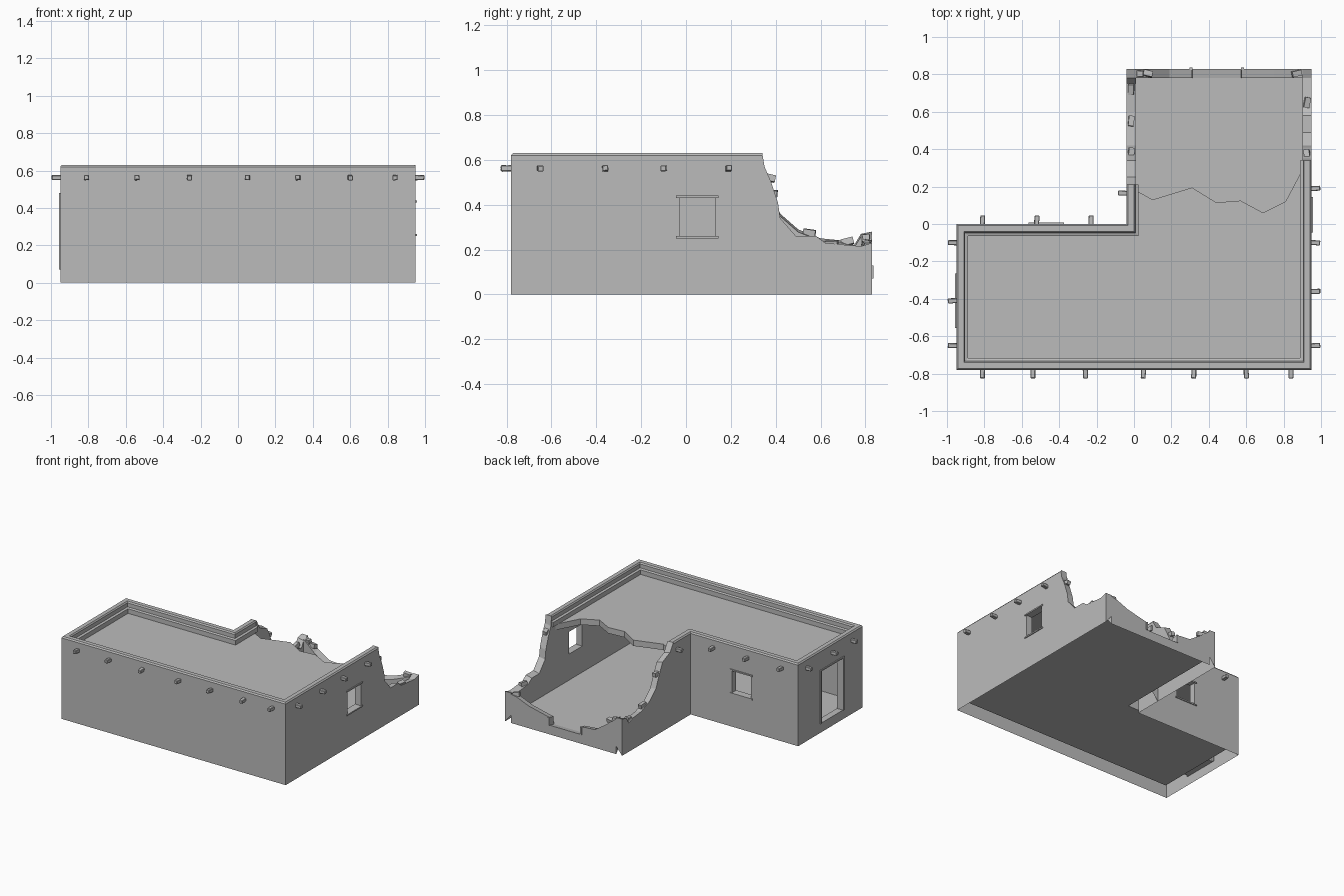
import bpy, bmesh, math, random
from mathutils import Vector, Matrix

random.seed(4)
if "Cube" in bpy.data.objects:
    bpy.data.objects.remove(bpy.data.objects["Cube"])

clay = bpy.data.materials.new("plain_grey")
clay.use_nodes = True
GREY = (0.5, 0.5, 0.5, 1)
clay.diffuse_color = GREY
clay.node_tree.nodes["Principled BSDF"].inputs["Base Color"].default_value = GREY

W, D, B = 0.95, -0.78, 0.83      # half width, front edge, back edge
WX, T = -0.04, 0.05              # wing side, wall thickness
FLOOR, ROOF, TOP = 0.06, 0.55, 0.63


def finish(name, bm):
    bmesh.ops.recalc_face_normals(bm, faces=bm.faces)
    mesh = bpy.data.meshes.new(name)
    bm.to_mesh(mesh)
    bm.free()
    mesh.materials.append(clay)
    ob = bpy.data.objects.new(name, mesh)
    bpy.context.collection.objects.link(ob)
    return ob


def loft(name, rings, closed=True):
    """Skin equal point rings one after another, with end caps."""
    bm = bmesh.new()
    rows = [[bm.verts.new(p) for p in r] for r in rings]
    n = len(rows[0])
    for a, b in zip(rows, rows[1:]):
        for i in range(n):
            bm.faces.new((a[i], a[(i + 1) % n], b[(i + 1) % n], b[i]))
    bm.faces.new(rows[0])
    bm.faces.new(rows[-1])
    return finish(name, bm)


def box(name, centre, size, turn=(0, 0, 0)):
    bm = bmesh.new()
    bmesh.ops.create_cube(bm, size=1)
    bmesh.ops.scale(bm, vec=size, verts=bm.verts)
    for axis, angle in zip("XYZ", turn):
        bmesh.ops.rotate(bm, matrix=Matrix.Rotation(angle, 3, axis), verts=bm.verts)
    bmesh.ops.translate(bm, vec=centre, verts=bm.verts)
    return finish(name, bm)


def open_bottom(ob):
    bm = bmesh.new()
    bm.from_mesh(ob.data)
    low = [f for f in bm.faces if f.normal.z < -0.5 and f.calc_center_median().z < 0.05]
    bmesh.ops.delete(bm, geom=low, context="FACES")
    bm.to_mesh(ob.data)
    bm.free()


# Intact walls: wall and stepped parapet section swept round the building
section = [(0, 0), (0, 0.62), (0.008, TOP), (0.04, TOP), (0.047, 0.62), (0.047, 0.59),
           (0.063, 0.585), (0.063, ROOF), (T, ROOF), (T, FLOOR)]
path = [Vector(p) for p in ((WX, 0.21), (WX, 0), (-W, 0), (-W, D), (W, D), (W, 0.34))]
inward = []
for a, b in zip(path, path[1:]):
    d = (b - a).normalized()
    inward.append(Vector((-d.y, d.x)))
mitre = [inward[0]] + [a + b for a, b in zip(inward, inward[1:])] + [inward[-1]]
walls = loft("house_walls", [[(*(p + m * s), z) for s, z in section]
                             for p, m in zip(path, mitre)])

# Window and door openings: face normal, along-wall centre, width, bottom, top
openings = [("side_window", (1, 0), W, 0.05, 0.16, 0.26, 0.43, False),
            ("rear_window", (0, 1), 0, -0.47, 0.16, 0.26, 0.43, False),
            ("house_door", (-1, 0), W, -0.41, 0.26, 0.07, 0.47, True)]


def on_wall(n, off, along, z):
    return (n[0] * off + abs(n[1]) * along, n[1] * off + abs(n[0]) * along, z)


def wall_size(n, out, along, z):
    return (out, along, z) if n[0] else (along, out, z)


for name, n, off, c, w, lo, hi, jambs in openings:
    cutter = box(name + "_cutter", on_wall(n, off, c, (lo + hi) / 2),
                 wall_size(n, 0.2, w, hi - lo))
    cutter.hide_render = True
    mod = walls.modifiers.new(name, "BOOLEAN")
    mod.operation, mod.solver, mod.object = "DIFFERENCE", "EXACT", cutter
    bpy.context.view_layer.objects.active = walls
    bpy.ops.object.modifier_apply(modifier=name)
    bpy.data.objects.remove(cutter)
    box(name + "_lintel", on_wall(n, off - 0.002, c, hi + 0.005),
        wall_size(n, 0.018, w + 0.03, 0.01))
    if jambs:
        for s in (-1, 1):
            box(name + "_jamb", on_wall(n, off, c + s * (w / 2 + 0.007), (lo + hi) / 2),
                wall_size(n, 0.014, 0.014, hi - lo))
    else:
        box(name + "_sill", on_wall(n, off - 0.002, c, lo - 0.005),
            wall_size(n, 0.018, w + 0.03, 0.01))
open_bottom(walls)


# Ruined wing walls: broken outlines given the wall thickness
def ruin(name, outline, place):
    pts = [(outline[0][0], 0)] + outline + [(outline[-1][0], 0)]
    rings = []
    for depth in (0, T):
        sag = 0.012 if depth else 0
        rings.append([place(s, depth, max(z - sag * (0 < i - 1 < len(outline) - 1), FLOOR * (depth > 0)))
                      for i, (s, z) in enumerate(pts)])
    open_bottom(loft(name, rings))


ruin("ruined_left_wall",
     [(0.34, TOP), (0.35, 0.57), (0.38, 0.5), (0.41, 0.41), (0.42, 0.34), (0.49, 0.26),
      (0.58, 0.26), (0.62, 0.23), (0.72, 0.22), (0.78, 0.215), (B, 0.23)],
     lambda s, d, z: (W - d, s, z))
ruin("ruined_right_wall",
     [(0.21, TOP), (0.25, 0.57), (0.34, 0.53), (0.37, 0.47), (0.42, 0.36), (0.5, 0.29),
      (0.6, 0.25), (0.7, 0.24), (0.75, 0.22), (0.78, 0.27), (B, 0.28)],
     lambda s, d, z: (WX + d, s, z))
ruin("ruined_back_wall",
     [(WX + T, 0.27), (0.1, 0.2), (0.19, 0.14), (0.31, 0.13), (0.312, 0.07), (0.573, 0.07),
      (0.575, 0.13), (0.75, 0.17), (0.85, 0.21), (W - T, 0.22)],
     lambda s, d, z: (s, B - d, z))
for x in (0.305, 0.58):
    box("broken_door_jamb", (x, B, 0.1), (0.014, 0.012, 0.06))

# Floor sheet and broken roof slab
base = [(WX + T, -T), (T - W, -T), (T - W, D + T), (W - T, D + T)]
bm = bmesh.new()
bm.faces.new([bm.verts.new((x, y, FLOOR)) for x, y in base + [(W - T, B - T), (WX + T, B - T)]])
finish("floor", bm)
jagged = [(W - T, 0.29), (0.81, 0.12), (0.69, 0.06), (0.57, 0.125), (0.44, 0.115),
          (0.31, 0.195), (0.1, 0.13), (WX + T, 0.18)]
loft("roof_slab", [[(x, y, z) for x, y in base + jagged] for z in (ROOF - 0.045, ROOF)])

# Roof beam ends poking out of the walls
beams = [((0, -1), -D, (-0.81, -0.54, -0.26, 0.05, 0.32, 0.6, 0.84)),
         ((1, 0), W, (-0.65, -0.36, -0.1, 0.19)),
         ((-1, 0), W, (-0.65, -0.41, -0.1)),
         ((0, 1), 0, (-0.81, -0.52, -0.23)),
         ((-1, 0), -WX, (0.165,))]
for n, off, spots in beams:
    for s in spots:
        tilt = [random.uniform(-0.08, 0.08) for _ in range(3)]
        beam = box("beam_end", on_wall(n, off + 0.018, s, 0.562),
                   wall_size(n, 0.055, 0.026, 0.026), tilt)
        bev = beam.modifiers.new("soft_edges", "BEVEL")
        bev.width, bev.segments = 0.003, 1

# Loose bricks left on the broken wall tops
for x, y, z in ((-0.015, 0.72, 0.235), (-0.015, 0.55, 0.275), (-0.015, 0.38, 0.45),
                (0.925, 0.65, 0.225), (0.925, 0.37, 0.52)):
    box("loose_brick", (x, y, z), (0.03, 0.055, 0.03),
        [random.uniform(-0.25, 0.25) for _ in range(3)])
for x, z in ((0.025, 0.25), (0.075, 0.23), (0.87, 0.22)):
    box("loose_brick", (x, 0.805, z), (0.05, 0.03, 0.03),
        [random.uniform(-0.25, 0.25) for _ in range(3)])
